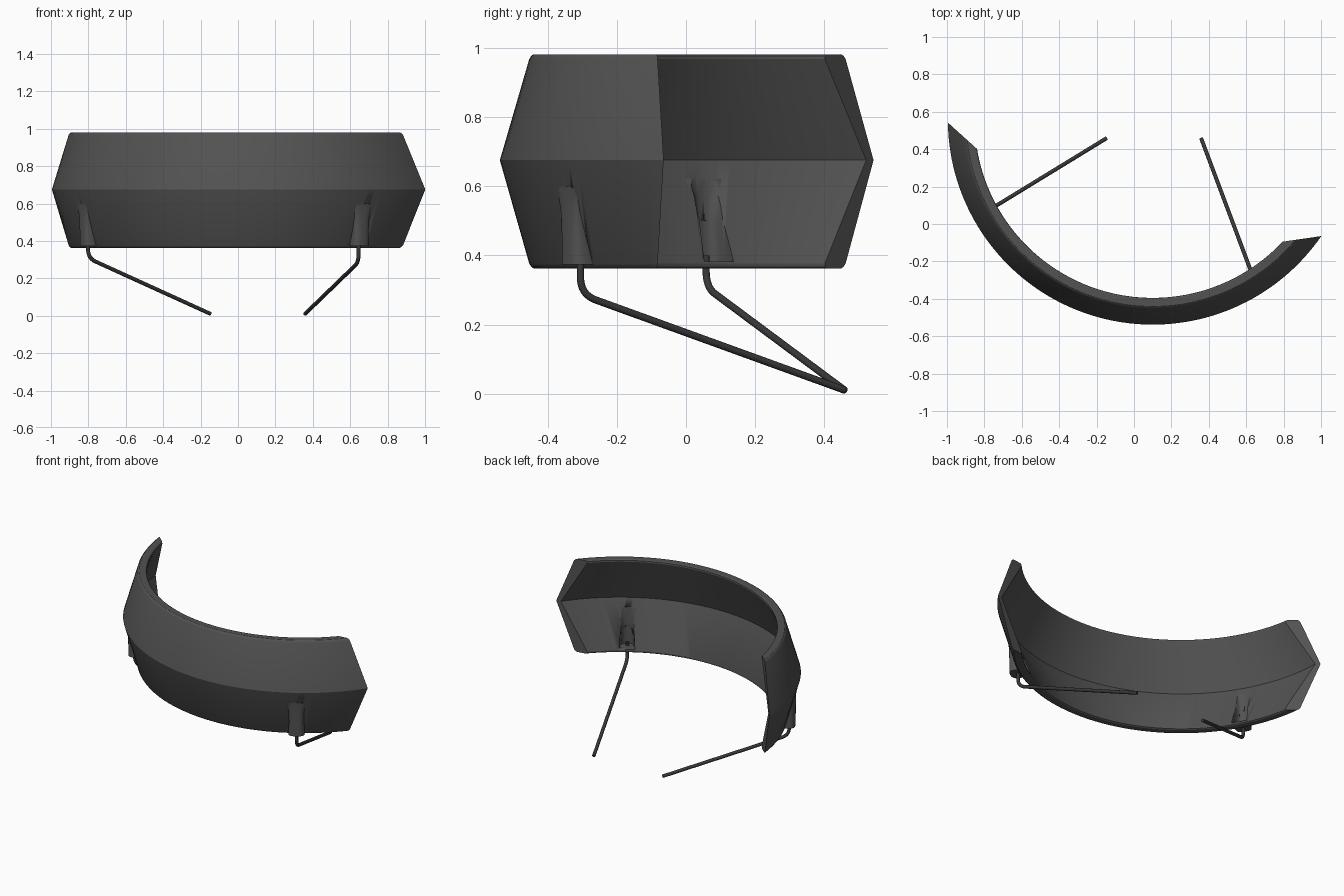
import bpy, bmesh
from math import radians, cos, sin, atan, acos, sqrt, pi
from mathutils import Vector

if "Cube" in bpy.data.objects:
    bpy.data.objects.remove(bpy.data.objects["Cube"])

CENTRE = Vector((0.1, 0.557, 0))   # centre of the arc
MID = radians(253.1)               # direction of the band's middle


def dark(name, v):
    m = bpy.data.materials.new(name)
    m.diffuse_color = (v, v, v, 1)
    m.use_nodes = True
    m.node_tree.nodes["Principled BSDF"].inputs["Base Color"].default_value = m.diffuse_color
    return m


BODY, METAL = dark("dark_plastic", 0.085), dark("dark_metal", 0.04)


def polar(r, a, z):
    return CENTRE + Vector((r * cos(a), r * sin(a), z))


def smooth(ob, angle):
    bpy.ops.object.select_all(action='DESELECT')
    ob.select_set(True)
    bpy.context.view_layer.objects.active = ob
    bpy.ops.object.shade_smooth_by_angle(angle=radians(angle))


def loft(name, rings, mat, angle=30, strip_caps=False):
    """Skin a list of closed rings and cap both ends."""
    bm = bmesh.new()
    rows = [[bm.verts.new(p) for p in ring] for ring in rings]
    n = len(rows[0])
    for a, b in zip(rows, rows[1:]):
        for i in range(n):
            j = (i + 1) % n
            bm.faces.new((a[i], a[j], b[j], b[i]))
    for row in (rows[0], rows[-1]):
        if strip_caps:      # ladder of quads between the two sides of the wall
            for i in range(n // 2 - 1):
                bm.faces.new((row[i], row[i + 1], row[n - 2 - i], row[n - 1 - i]))
        else:
            bm.faces.new(row)
    bmesh.ops.recalc_face_normals(bm, faces=bm.faces)
    mesh = bpy.data.meshes.new(name)
    bm.to_mesh(mesh)
    bm.free()
    mesh.materials.append(mat)
    ob = bpy.data.objects.new(name, mesh)
    bpy.context.collection.objects.link(ob)
    smooth(ob, angle)
    return ob


def half_span(r):
    # slanted end cut: the band gets shorter towards the inside
    k = 0.47
    return atan(k) + acos(0.823 / (r * sqrt(1 + k * k)))


# Curved band with a V-shaped wall, thinnest at the ridge
ZC, UP, DOWN = 0.675, 0.306, 0.313
outer = [(0.997, 1), (1.004, 0.985), (1.010, 0.955), (1.095, 0)]
inner = [(0.96, 1), (0.953, 0.985), (0.952, 0.955), (1.072, 0)]


def column(half):
    return ([(r, z * UP) for r, z in half]
            + [(r, -z * DOWN) for r, z in reversed(half[:-1])])


profile = column(outer) + column(inner)[::-1]
N = 72
rings = []
for i in range(N + 1):
    t = 2 * i / N - 1
    rings.append([polar(r, MID + t * half_span(r), ZC + z) for r, z in profile])
band = loft("curved_band", rings, BODY, 28, True)


# Rounded vertical blocks given as layers of (z, inner r, outer r, half width)
def block(name, a, layers):
    radial = Vector((cos(a), sin(a), 0))
    side = Vector((-sin(a), cos(a), 0))
    rings = []
    for z, r0, r1, w in layers:
        mid, depth = (r0 + r1) / 2, (r1 - r0) / 2
        ring = []
        for i in range(32):
            c, s = cos(2 * pi * i / 32), sin(2 * pi * i / 32)
            c = abs(c) ** 0.7 * (1 if c > 0 else -1)
            s = abs(s) ** 0.7 * (1 if s > 0 else -1)
            ring.append(polar(mid, a, z) + radial * depth * c + side * w * s)
        rings.append(ring)
    return loft(name, rings, BODY, 40)


def cut(ob, cutter):
    m = ob.modifiers.new("pocket", 'BOOLEAN')
    m.operation, m.solver, m.object = 'DIFFERENCE', 'EXACT', cutter
    cutter.hide_render = True
    cutter.hide_set(True)


# Bent support rods
def rod(name, top, corner, foot):
    top, corner, foot = Vector(top), Vector(corner), Vector(foot)
    d = 0.05
    p0 = corner + (top - corner).normalized() * d
    p2 = corner + (foot - corner).normalized() * d
    path = [top]
    for i in range(9):
        t = i / 8
        path.append(p0 * (1 - t) ** 2 + corner * 2 * t * (1 - t) + p2 * t * t)
    path.append(foot)
    out = (foot - corner).cross(top - corner).normalized()
    rings = []
    for i, p in enumerate(path):
        tan = (path[min(i + 1, len(path) - 1)] - path[max(i - 1, 0)]).normalized()
        up = tan.cross(out)
        rings.append([p + 0.0105 * (out * cos(k * pi / 8) + up * sin(k * pi / 8))
                      for k in range(16)])
    loft(name, rings, METAL)


for side, (x, y), zc, foot in (("left", (-0.802, 0.058), 0.308, (-0.148, 0.458, 0.0105)),
                               ("right", (0.645, -0.305), 0.287, (0.359, 0.458, 0.0105))):
    rel = Vector((x, y, 0)) - CENTRE
    a = -Vector((1, 0)).angle_signed(rel.to_2d())
    # socket bulging outward, with a pocket open to the inside
    socket = block(side + "_socket", a, [
        (0.373, 0.975, 1.068, 0.05), (0.45, 0.985, 1.069, 0.046),
        (0.53, 1.01, 1.07, 0.048), (0.58, 1.03, 1.071, 0.06),
        (0.62, 1.045, 1.075, 0.08)])
    pocket = block(side + "_pocket_cutter", a, [
        (0.382, 0.88, 1.045, 0.048), (0.5, 0.88, 1.045, 0.04),
        (0.57, 0.88, 1.047, 0.05), (0.62, 0.88, 1.05, 0.08)])
    cut(band, pocket)
    cut(socket, pocket)
    rod(side + "_rod", (x, y, 0.40), (x, y, zc), foot)
